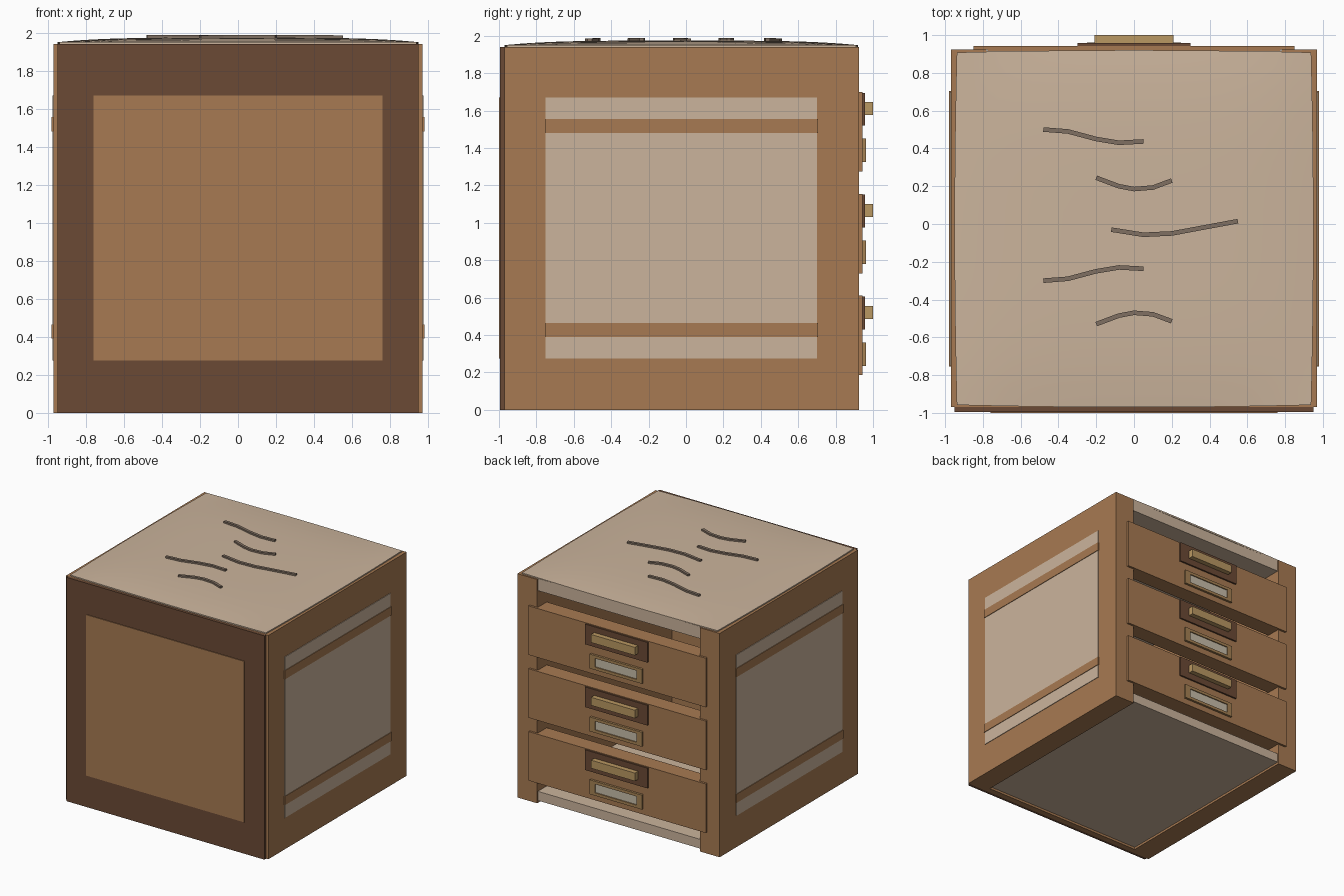
import bpy
import bmesh
from mathutils import Vector

cube = bpy.data.objects.get("Cube")
if cube:
    bpy.data.objects.remove(cube, do_unlink=True)


def material(name, *rgb):
    linear = [((c / 255 + 0.055) / 1.055) ** 2.4 for c in rgb] + [1.0]
    mat = bpy.data.materials.new(name)
    mat.use_nodes = True
    mat.diffuse_color = linear
    mat.node_tree.nodes["Principled BSDF"].inputs["Base Color"].default_value = linear
    return mat


wood = material("warm wood", 167, 122, 82)
dark = material("dark wood", 107, 74, 53)
beige = material("beige", 203, 180, 156)
crack = material("taupe", 128, 112, 98)
brass = material("brass", 186, 152, 98)
trim = material("label trim", 166, 130, 84)
paper = material("paper", 200, 190, 170)


def finish(name, bm, mat):
    bmesh.ops.recalc_face_normals(bm, faces=bm.faces)
    mesh = bpy.data.meshes.new(name)
    bm.to_mesh(mesh)
    bm.free()
    mesh.materials.append(mat)
    obj = bpy.data.objects.new(name, mesh)
    bpy.context.collection.objects.link(obj)
    return obj


def box(name, x, y, z, mat):
    """Box given by its (low, high) range on each axis."""
    bm = bmesh.new()
    bmesh.ops.create_cube(bm, size=1)
    for v in bm.verts:
        v.co = [r[0] if c < 0 else r[1] for c, r in zip(v.co, (x, y, z))]
    return finish(name, bm, mat)


# Side walls with beige panels and crossbars
for side, s in (("left", 1), ("right", -1)):
    def span(a, b):
        return sorted((s * a, s * b))
    box(side + "_wall", span(0.78, 0.97), (-0.97, 0.925), (0, 1.94), wood)
    box(side + "_panel", span(0.968, 0.975), (-0.75, 0.70), (0.275, 1.67), beige)
    for level, z in (("lower", 0.39), ("upper", 1.48)):
        box(f"{side}_{level}_bar", span(0.968, 0.98), (-0.755, 0.705), (z, z + 0.075), wood)

# Front wall with inset board
box("front_lining", (-0.78, 0.78), (-0.97, -0.92), (0, 1.94), wood)
box("front_frame", (-0.95, 0.95), (-0.994, -0.97), (0, 1.94), dark)
box("front_board", (-0.76, 0.76), (-1.0, -0.993), (0.275, 1.67), wood)

# Floor and ceiling slabs
box("floor", (-0.78, 0.78), (-0.92, 0.915), (0.02, 0.10), beige)
box("ceiling", (-0.78, 0.78), (-0.92, 0.915), (1.84, 1.945), beige)


# Domed lid with gently bulging edges
def dome(u, v):
    return 1.95 + 0.024 * (1 - u ** 4) * (1 - v ** 4)


bm = bmesh.new()
bmesh.ops.create_grid(bm, x_segments=20, y_segments=20, size=1)
for vert in bm.verts:
    u, v = vert.co.x, vert.co.y
    vert.co = (u * (0.95 - 0.012 * v * v), -0.025 + v * (0.945 - 0.012 * u * u), dome(u, v))
rim = [e for e in bm.edges if e.is_boundary]
skirt = bmesh.ops.extrude_edge_only(bm, edges=rim)["geom"]
low = [g for g in skirt if isinstance(g, bmesh.types.BMVert)]
for vert in low:
    vert.co.z = 1.935
bmesh.ops.contextual_create(bm, geom=[g for g in skirt if isinstance(g, bmesh.types.BMEdge)])
lid = finish("lid", bm, beige)
bpy.context.view_layer.objects.active = lid
lid.select_set(True)
bpy.ops.object.shade_smooth_by_angle(angle=0.6)
lid.select_set(False)


# Thin wavy ridges on the lid
def ridge(name, points):
    bm = bmesh.new()
    rings = []
    for i, p in enumerate(points):
        a, b = points[max(i - 1, 0)], points[min(i + 1, len(points) - 1)]
        d = (Vector(b) - Vector(a)).normalized() * 0.012
        z = dome(p[0], p[1])
        rings.append([bm.verts.new((p[0] - k * d.y, p[1] + k * d.x, z + h))
                      for k, h in ((-1, -0.01), (1, -0.01), (1, 0.014), (-1, 0.014))])
    for a, b in zip(rings, rings[1:]):
        for j in range(4):
            k = (j + 1) % 4
            bm.faces.new((a[j], a[k], b[k], b[j]))
    bm.faces.new(rings[0])
    bm.faces.new(rings[-1])
    finish(name, bm, crack)


long_wave = [(-0.48, 0.5), (-0.35, 0.49), (-0.2, 0.45), (-0.08, 0.43), (0.05, 0.437)]
short_wave = [(-0.2, 0.245), (-0.08, 0.2), (0, 0.185), (0.1, 0.193), (0.2, 0.23)]
middle_wave = [(-0.12, -0.03), (0.05, -0.057), (0.2, -0.05), (0.35, -0.022), (0.55, 0.015)]
ridge("back_long_ridge", long_wave)
ridge("back_short_ridge", short_wave)
ridge("middle_ridge", middle_wave)
ridge("front_long_ridge", [(x, 0.2 - y) for x, y in long_wave])
ridge("front_short_ridge", [(x, -0.285 - y) for x, y in short_wave])

# Three drawers with handle, backplate and label holder
for n, z in (("bottom", 0.185), ("middle", 0.73), ("top", 1.275)):
    box(n + "_drawer_body", (-0.775, 0.775), (0.80, 0.926), (z, z + 0.424), wood)
    box(n + "_drawer_front", (-0.85, 0.85), (0.925, 0.943), (z, z + 0.425), wood)
    box(n + "_handle_plate", (-0.30, 0.30), (0.942, 0.957), (z + 0.245, z + 0.42), dark)
    box(n + "_handle", (-0.21, 0.21), (0.956, 1.0), (z + 0.30, z + 0.37), brass)
    box(n + "_label", (-0.20, 0.20), (0.942, 0.953), (z + 0.075, z + 0.15), paper)
    # Label holder rails
    for end, a, b in (("lower", 0.05, 0.075), ("upper", 0.15, 0.175)):
        box(f"{n}_label_{end}_rail", (-0.25, 0.25), (0.942, 0.962), (z + a, z + b), trim)
    for end, a, b in (("right", -0.25, -0.20), ("left", 0.20, 0.25)):
        box(f"{n}_label_{end}_rail", (a, b), (0.942, 0.962), (z + 0.075, z + 0.15), trim)
